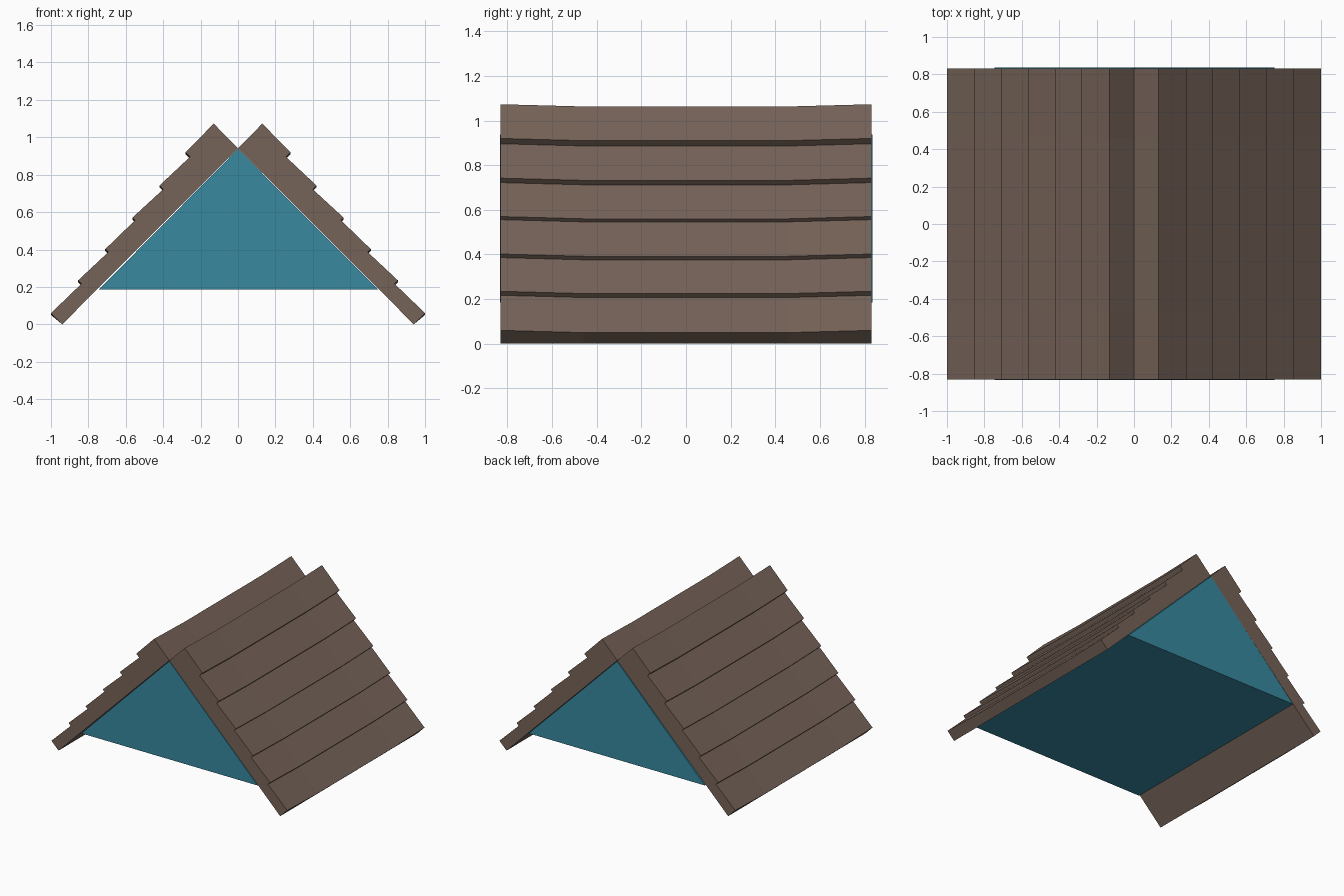
import bpy, bmesh

if "Cube" in bpy.data.objects:
    bpy.data.objects.remove(bpy.data.objects["Cube"])


def material(name, rgb):
    m = bpy.data.materials.new(name)
    m.diffuse_color = (*rgb, 1)
    m.use_nodes = True
    m.node_tree.nodes["Principled BSDF"].inputs["Base Color"].default_value = m.diffuse_color
    return m


def loft(name, sections, mat):
    """Skin matching closed sections (lists of xyz points) and cap both ends."""
    bm = bmesh.new()
    rings = [[bm.verts.new(p) for p in s] for s in sections]
    for a, b in zip(rings, rings[1:]):
        for i in range(len(a)):
            j = (i + 1) % len(a)
            bm.faces.new((a[i], a[j], b[j], b[i]))
    caps = [bm.faces.new(rings[0]), bm.faces.new(rings[-1])]
    bmesh.ops.triangulate(bm, faces=caps)
    bmesh.ops.recalc_face_normals(bm, faces=bm.faces[:])
    me = bpy.data.meshes.new(name)
    bm.to_mesh(me)
    bm.free()
    me.materials.append(mat)
    ob = bpy.data.objects.new(name, me)
    bpy.context.collection.objects.link(ob)
    return ob


wood = material("brown_wood", (0.18, 0.125, 0.098))
teal = material("teal_wall", (0.04, 0.25, 0.35))

# Stepped shingle profile: lower lip of each course and depth of the step below it
lips = [(0.28, 0.92, 0.024), (0.42, 0.742, 0.02), (0.565, 0.57, 0.014),
        (0.71, 0.402, 0.016), (0.855, 0.235, 0.018)]
outer = [(0.13, 1.073)]
for x, z, step in lips:
    outer += [(x, z), (x - step, z - step)]
outer.append((1.0, 0.06))
inner = [(0.94, 0.0), (0.0, 0.942)]

# Two roof slopes, slightly sagging along the middle of their length
for side, label in ((1, "right"), (-1, "left")):
    sections = []
    for y, sag in ((-0.832, 0), (-0.46, 0.01), (0.46, 0.01), (0.832, 0)):
        pts = [(x, z - sag) for x, z in outer] + inner
        sections.append([(side * x, y, z) for x, z in pts])
    loft("shingle_roof_" + label, sections, wood)

# Solid triangular attic filling the gable
gable = [(-0.745, 0.185), (0.75, 0.185), (0, 0.938)]
loft("gable_attic", [[(x, y, z) for x, z in gable] for y in (-0.833, 0.836)], teal)
